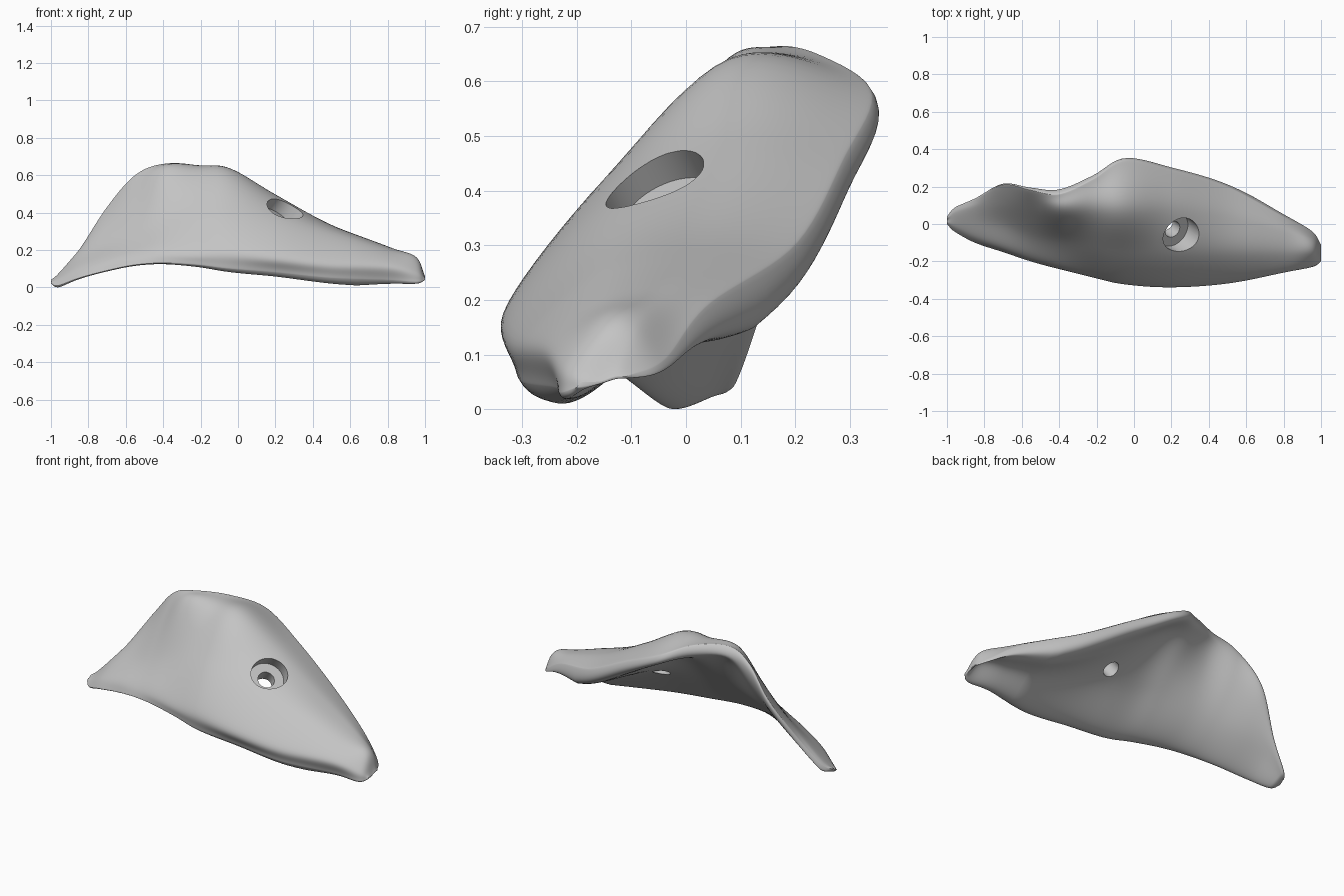
import bpy, bmesh, math
from mathutils import Vector

cube = bpy.data.objects.get("Cube")
if cube:
    bpy.data.objects.remove(cube, do_unlink=True)

# Cross-sections in hundredths: x, then (y, z) from the front edge and lip to the back rim
SECTIONS = [
    (-100, (0, 2), (1, 3), (2, 3), (3, 4), (4, 4)),
    (-96, (-4, 1), (-1, 4), (3, 6), (6, 7), (8, 7)),
    (-85, (-10, 5), (-6, 10), (2, 15), (9, 19), (13, 20)),
    (-70, (-15, 9), (-11, 15), (0, 23), (11, 34), (21, 43)),
    (-55, (-20, 12), (-16, 18), (-5, 29), (9, 48), (18, 60)),
    (-40, (-24, 13), (-21, 20), (-8, 36), (7, 61), (16, 66)),
    (-22, (-28, 12), (-26, 20), (-11, 41), (8, 62), (24, 65)),
    (-5, (-31, 10), (-30, 20), (-14, 41), (9, 62), (34, 58)),
    (20, (-31, 8), (-32, 17), (-14, 37), (8, 48), (29, 46)),
    (50, (-30, 5), (-30, 13), (-14, 28), (4, 32), (20, 30)),
    (80, (-24, 4), (-25, 11), (-15, 19), (-4, 21), (4, 19)),
    (95, (-23, 3), (-22, 8), (-15, 15), (-9, 15), (-4, 9)),
    (100, (-20, 4), (-19, 5), (-16, 5), (-13, 6), (-11, 6)),
]
ROWS = [[Vector((s[0], y, z)) / 100 for y, z in s[1:]] for s in SECTIONS]
NU, NV = 140, 48


def spline(points, t):
    """Smooth curve through the points, t from 0 to 1."""
    n = len(points) - 1
    i = min(int(t * n), n - 1)
    f = t * n - i
    b, c = points[i], points[i + 1]
    a = points[i - 1] if i > 0 else b * 2 - c
    d = points[i + 2] if i + 2 <= n else c * 2 - b
    return b + (c - a) * (f / 2) + (a * 2 - b * 5 + c * 4 - d) * (f * f / 2) \
        + (b * 3 - a - c * 3 + d) * (f ** 3 / 2)


def eased(i, n):
    """Parameter crowded toward both ends so the rims stay round."""
    return (1 - math.cos(math.pi * i / n)) / 2


def rounding(t, power):
    return math.sqrt(max(0, 1 - abs(2 * t - 1) ** power))


def thickness(x, width):
    """Thin toward the low pointed tip, thick around the bolt."""
    f = min(1, max(0, (x + 0.85) / 0.95))
    return min(0.05 + 0.11 * f * f * (3 - 2 * f), width * 0.35)


def skin(columns, share, power):
    """Grid of points on the lofted columns, pushed square to each section's chord."""
    grid = []
    for i in range(NU + 1):
        u = eased(i, NU)
        section = [spline([r[k] for r in ROWS], u) for k in columns]
        chord = section[-1] - section[0]
        away = Vector((0, -chord.z, chord.y)).normalized()
        reach = share * thickness(section[0].x, chord.length) * rounding(u, 9)
        grid.append([spline(section, eased(j, NV)) + away * reach * rounding(eased(j, NV), power)
                     for j in range(NV + 1)])
    return grid


# Curved shell body: the upper skin follows the lip, the underside runs straight past it
bm = bmesh.new()
for columns, share, power in (((0, 1, 2, 3, 4), 0.1, 4), ((0, 2, 3, 4), -1, 2.2)):
    layer = [[bm.verts.new(p) for p in row] for row in skin(columns, share, power)]
    for i in range(NU):
        for j in range(NV):
            bm.faces.new([layer[i][j], layer[i + 1][j], layer[i + 1][j + 1], layer[i][j + 1]])

# Join the two skins at the end strips, then weld the whole rim
bm.verts.ensure_lookup_table()
half = len(bm.verts) // 2
for end in (0, NU):
    for k in range(end * (NV + 1), (end + 1) * (NV + 1)):
        bm.verts[half + k].co = bm.verts[k].co
bmesh.ops.remove_doubles(bm, verts=bm.verts, dist=0.00002)
bmesh.ops.recalc_face_normals(bm, faces=bm.faces)
mesh = bpy.data.meshes.new("shell")
bm.to_mesh(mesh)
bm.free()
shell = bpy.data.objects.new("shell", mesh)
bpy.context.collection.objects.link(shell)

grey = bpy.data.materials.new("plain grey")
grey.use_nodes = True
grey.diffuse_color = (0.55, 0.55, 0.55, 1)
grey.node_tree.nodes["Principled BSDF"].inputs["Base Color"].default_value = grey.diffuse_color
mesh.materials.append(grey)

# Counterbored bolt hole: a wide recess, then a narrow hole right through
axis = Vector((0.55, -0.38, 0.74)).normalized()
mouth = Vector((0.245, -0.055, 0.41))


def drill(name, radius, start, end):
    bpy.ops.mesh.primitive_cylinder_add(
        vertices=64, radius=radius, depth=end - start,
        location=mouth + axis * (start + end) / 2,
        rotation=axis.to_track_quat("Z", "Y").to_euler())
    cutter = bpy.context.object
    cutter.name = name
    cutter.hide_render = True
    cutter.data.materials.append(grey)
    bpy.context.view_layer.objects.active = shell
    cut = shell.modifiers.new(name, "BOOLEAN")
    cut.operation = "DIFFERENCE"
    cut.solver = "EXACT"
    cut.object = cutter
    bpy.ops.object.modifier_apply(modifier=cut.name)
    bpy.data.objects.remove(cutter, do_unlink=True)


drill("recess_cutter", 0.098, -0.07, 0.2)
drill("bolt_cutter", 0.046, -0.3, 0.2)

bpy.ops.object.select_all(action="DESELECT")
shell.select_set(True)
bpy.context.view_layer.objects.active = shell
bpy.ops.object.shade_smooth_by_angle(angle=math.radians(40))
